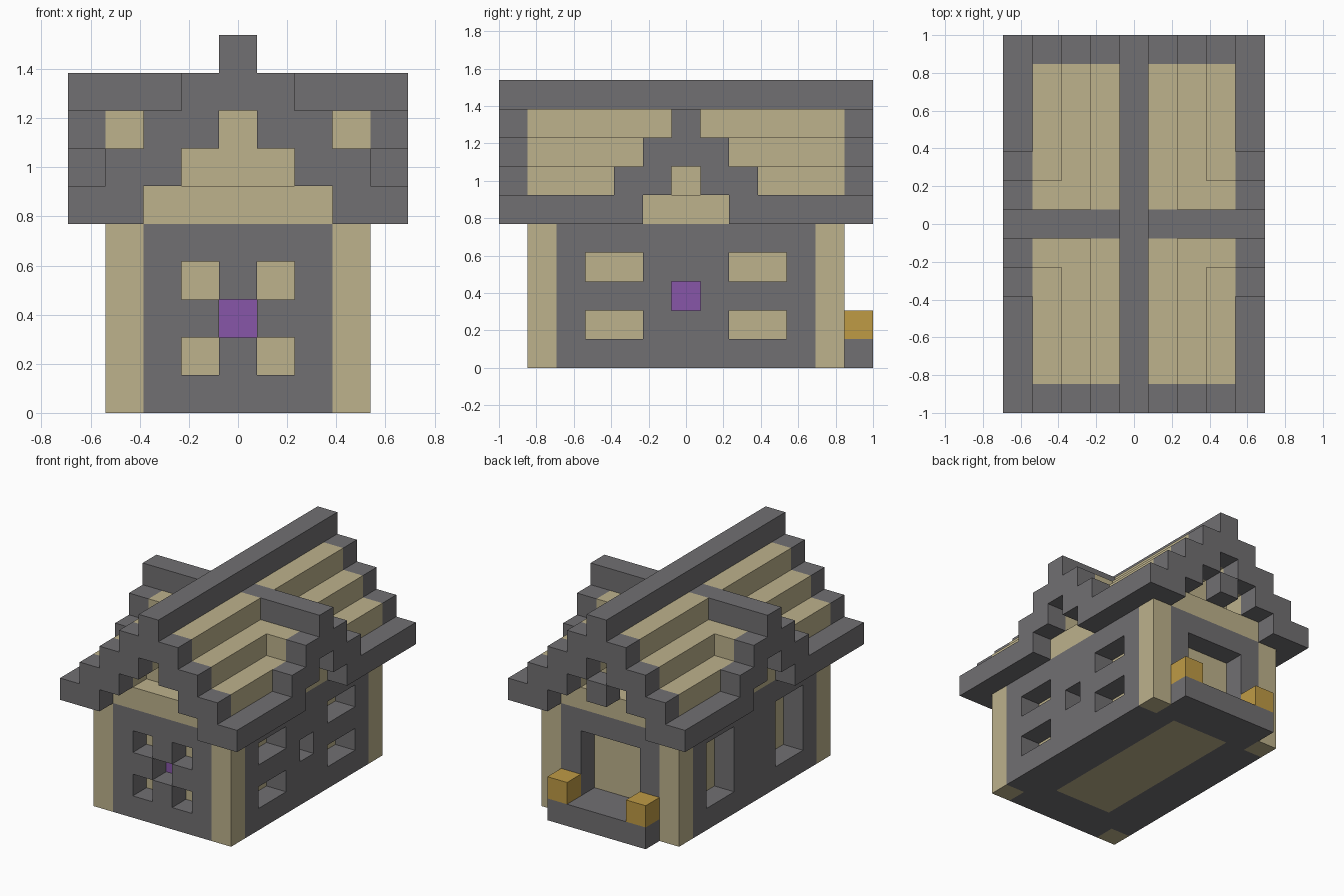
import bpy
import bmesh
from mathutils import Vector

cube = bpy.data.objects.get("Cube")
if cube:
    bpy.data.objects.remove(cube, do_unlink=True)

U = 2 / 13  # edge length of one block


def material(name, rgb):
    mat = bpy.data.materials.new(name)
    mat.use_nodes = True
    mat.diffuse_color = (*rgb, 1)
    mat.node_tree.nodes["Principled BSDF"].inputs["Base Color"].default_value = (*rgb, 1)
    return mat


STONE = material("grey stone", (0.165, 0.16, 0.168))
SAND = material("pale sandstone", (0.51, 0.445, 0.262))
PURPLE = material("purple glass", (0.243, 0.093, 0.393))
AMBER = material("amber lamp", (0.521, 0.328, 0.06))


def box(x, y, z):
    """Set of block cells; each range is one index or an inclusive pair."""
    spans = [(r, r) if isinstance(r, int) else r for r in (x, y, z)]
    a, b, c = [range(lo, hi + 1) for lo, hi in spans]
    return {(i, j, k) for i in a for j in b for k in c}


def mirror_x(cells):
    return cells | {(-i, j, k) for i, j, k in cells}


def mirror_y(cells):
    return cells | {(i, -j, k) for i, j, k in cells}


def part(name, cells, mat):
    """Build the outer skin of a group of blocks as one object."""
    bm = bmesh.new()
    for cell in cells:
        centre = Vector(cell) + Vector((0, 0, 0.5))
        for axis in range(3):
            for sign in (-1, 1):
                n = Vector((0, 0, 0))
                n[axis] = sign
                if tuple(int(c + d) for c, d in zip(cell, n)) in cells:
                    continue
                s = Vector((0, 0, 0))
                s[(axis + 1) % 3] = 0.5
                t = n.cross(s)
                mid = centre + n / 2
                corners = (mid - s - t, mid + s - t, mid + s + t, mid - s + t)
                bm.faces.new([bm.verts.new(p * U) for p in corners])
    bmesh.ops.remove_doubles(bm, verts=bm.verts, dist=U / 100)
    mesh = bpy.data.meshes.new(name)
    bm.to_mesh(mesh)
    bm.free()
    mesh.materials.append(mat)
    obj = bpy.data.objects.new(name, mesh)
    bpy.context.collection.objects.link(obj)


# Floor with a sandstone panel, and the back step
panel = box((-1, 1), (-3, 4), 0)
part("floor_panel", panel, SAND)
part("floor", box((-2, 2), (-4, 4), 0) - panel, STONE)
part("back_step", box((-2, 2), 6, 0), STONE)
part("step_lamps", mirror_x(box(2, 6, 1)), AMBER)

# Corner posts
part("corner_posts", mirror_x(mirror_y(box(3, 5, (0, 4)))), SAND)

# Walls with their openings
front_holes = mirror_x(box(1, -5, 1) | box(1, -5, 3)) | box(0, -5, 2)
part("front_wall", box((-2, 2), -5, (0, 4)) - front_holes, STONE)
part("back_wall", box((-2, 2), 5, (0, 4)) - box((-1, 1), 5, (1, 3)), STONE)
plus_holes = mirror_y(box(3, (2, 3), 1) | box(3, (2, 3), 3)) | box(3, 0, 2)
part("window_side_wall", box(3, (-4, 4), (0, 4)) - plus_holes, STONE)
minus_holes = mirror_y(box(-3, (2, 3), (1, 3)))
part("tall_window_side_wall", box(-3, (-4, 4), (0, 4)) - minus_holes, STONE)

# Inner body behind the openings, with glass blocks
glass = box(0, -4, 2) | box(2, 0, 2)
part("inner_body", box((-2, 2), (-4, 4), (1, 4)) - glass, SAND)
part("glass_blocks", glass, PURPLE)

# Attic
part("attic", box((-3, 3), (-5, 5), 5) | box((-1, 1), (-4, 4), 6)
     | box(0, (-4, 4), 7), SAND)

# Stepped main roof merged with the cross gables
main_roof = mirror_x(box((2, 3), (-5, 5), 6) | box((1, 2), (-5, 5), 7)
                     | box((0, 1), (-5, 5), 8))
cross_roof = mirror_x(box(3, (-1, 1), 7))
cross_ridge = box((-4, 4), 0, 8)
tunnel = mirror_x(box(3, 0, 6))
part("roof_steps", (main_roof | cross_roof) - tunnel - cross_ridge, SAND)

# Grey trim: ridges, eaves and stepped gable ends
part("main_ridge", box(0, (-6, 6), 9), STONE)
part("cross_ridge", cross_ridge, STONE)
part("eaves", mirror_x(mirror_y(box(4, (2, 5), 5))), STONE)
gable = mirror_x(box((3, 4), 6, 5) | box((2, 3), 6, 6)
                 | box((1, 2), 6, 7) | box((0, 1), 6, 8))
part("back_gable", gable, STONE)
part("front_gable", {(i, -j, k) for i, j, k in gable}, STONE)
part("side_gables", mirror_x(mirror_y(box(4, (1, 2), 6) | box(4, (0, 1), 7))), STONE)
part("back_pendant", box(0, 6, 6), STONE)
